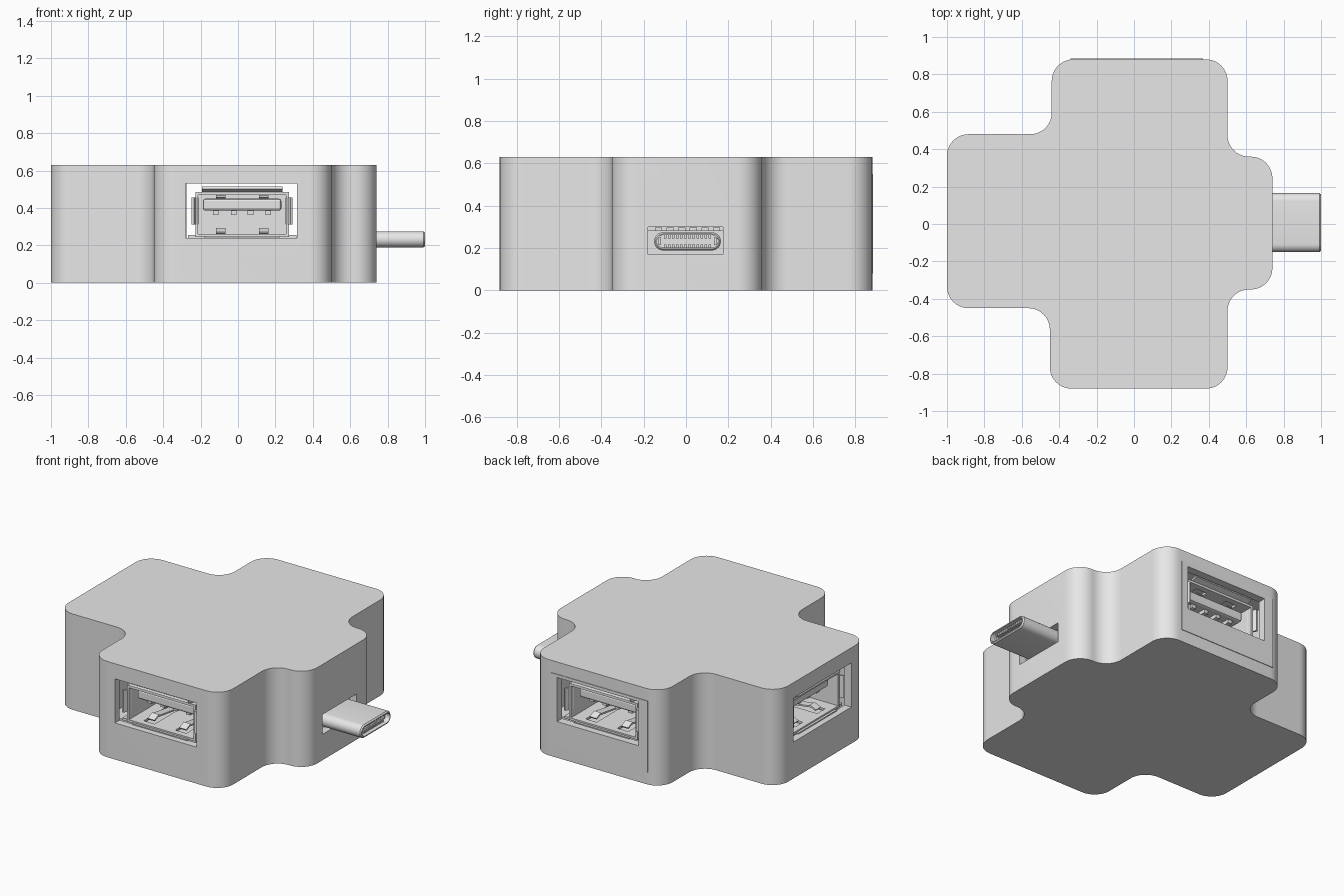
import bpy, bmesh
from math import radians, pi, sin, cos
from mathutils import Vector, Matrix

cube = bpy.data.objects.get("Cube")
if cube:
    bpy.data.objects.remove(cube)

grey = bpy.data.materials.new("light_grey")
grey.use_nodes = True
grey.diffuse_color = (0.8, 0.8, 0.8, 1)
grey.node_tree.nodes["Principled BSDF"].inputs["Base Color"].default_value = (0.8, 0.8, 0.8, 1)


def finish(bm, name):
    bmesh.ops.recalc_face_normals(bm, faces=bm.faces)
    mesh = bpy.data.meshes.new(name)
    bm.to_mesh(mesh)
    bm.free()
    mesh.materials.append(grey)
    obj = bpy.data.objects.new(name, mesh)
    bpy.context.collection.objects.link(obj)
    return obj


def box(bm, x, y, z, tilt=None):
    """Box from three (low, high) ranges, optionally rotated about its centre."""
    mid = Vector([(a + b) / 2 for a, b in (x, y, z)])
    size = [b - a for a, b in (x, y, z)]
    mat = Matrix.Translation(mid)
    if tilt:
        mat = mat @ Matrix.Rotation(radians(tilt[0]), 4, tilt[1])
    bmesh.ops.create_cube(bm, size=1, matrix=mat @ Matrix.Diagonal((*size, 1)))


def boxes(name, ranges):
    bm = bmesh.new()
    for r in ranges:
        box(bm, *r)
    return finish(bm, name)


def directions(pts, i):
    p = Vector(pts[i])
    return p, (Vector(pts[i - 1]) - p).normalized(), (Vector(pts[(i + 1) % len(pts)]) - p).normalized()


def rounded(pts, r, inset=0.0, steps=10):
    """Fillet every right-angled corner of a counter-clockwise outline, after an inset."""
    out = []
    for i in range(len(pts)):
        p, d1, d2 = directions(pts, i)
        side = 1 if d2.cross(d1) > 0 else -1
        rad = r - side * inset
        c = p + side * inset * (d1 + d2) + rad * (d1 + d2)
        for k in range(steps + 1):
            t = k / steps * pi / 2
            out.append(c - rad * (d2 * cos(t) + d1 * sin(t)))
    return out


def prism(name, outline, z0, z1):
    bm = bmesh.new()
    face = bm.faces.new([bm.verts.new((p.x, p.y, z0)) for p in outline])
    new = bmesh.ops.extrude_face_region(bm, geom=[face])["geom"]
    bmesh.ops.translate(bm, vec=(0, 0, z1 - z0), verts=[v for v in new if isinstance(v, bmesh.types.BMVert)])
    return finish(bm, name)


def cut(obj, cutters):
    for c in cutters:
        mod = obj.modifiers.new("cut", 'BOOLEAN')
        mod.operation, mod.solver, mod.object = 'DIFFERENCE', 'EXACT', c
    deps = bpy.context.evaluated_depsgraph_get()
    mesh = bpy.data.meshes.new_from_object(obj.evaluated_get(deps))
    obj.modifiers.clear()
    obj.data = mesh


def smooth(obj):
    bpy.ops.object.select_all(action='DESELECT')
    obj.select_set(True)
    bpy.context.view_layer.objects.active = obj
    bpy.ops.object.shade_smooth_by_angle(angle=radians(30))


# Hollow cross-shaped housing with its port windows
cross = [(-1, -0.45), (-0.45, -0.45), (-0.45, -0.88), (0.5, -0.88), (0.5, -0.35), (0.74, -0.35),
         (0.74, 0.36), (0.5, 0.36), (0.5, 0.88), (-0.44, 0.88), (-0.44, 0.48), (-1, 0.48)]
housing = prism("housing", rounded(cross, 0.115), 0, 0.63)
panel = boxes("back_panel", [((-0.34, 0.37), (0.878, 0.884), (0.08, 0.55))])
window = (0.24, 0.53)
cutters = [
    prism("cavity", rounded(cross, 0.115, 0.05), 0.05, 0.58),
    boxes("front_window", [((-0.28, 0.315), (-1, -0.8), window)]),
    boxes("back_window", [((-0.275, 0.32), (0.8, 1), window)]),
    boxes("left_window", [((-1.1, -0.9), (-0.29, 0.31), window)]),
    boxes("plug_window", [((0.66, 0.8), (-0.18, 0.175), (0.17, 0.3))]),
]
cut(housing, cutters)
cut(panel, cutters[2:3])
for c in cutters:
    bpy.data.objects.remove(c)
smooth(housing)


# Wide sockets: modelled facing -y with the wall at y = 0
def socket_shell():
    r = [((-0.25, 0.25), (0.58, 0.6), (0.245, 0.485))]
    for s in (-1, 1):
        x0, x1 = sorted((s * 0.25, s * 0.235))
        r.append(((x0, x1), (0.05, 0.6), (0.245, 0.485)))
        # flared side lips and mounting feet
        x0, x1 = sorted((s * 0.245, s * 0.258))
        r.append(((x0, x1), (0.025, 0.085), (0.31, 0.455), (s * 25, 'Z')))
        x0, x1 = sorted((s * 0.2, s * 0.29))
        r.append(((x0, x1), (0.06, 0.12), (0.24, 0.255)))
    for z, up in ((0.245, -1), (0.47, 1)):
        zz = (z, z + 0.015)
        # slotted floor and roof with spring fingers in the slots
        for x in ((-0.25, -0.155), (-0.075, 0.075), (0.155, 0.25)):
            r.append((x, (0.05, 0.6), zz))
        for x in (-0.115, 0.115):
            r.append(((x - 0.04, x + 0.04), (0.05, 0.09), zz))
            r.append(((x - 0.04, x + 0.04), (0.38, 0.6), zz))
            mid = z + 0.0075 - up * 0.014
            r.append(((x - 0.025, x + 0.025), (0.15, 0.385), (mid - 0.005, mid + 0.005), (up * 8, 'X')))
            r.append(((x - 0.025, x + 0.025), (0.11, 0.16), (mid - up * 0.012 - 0.005, mid - up * 0.012 + 0.005),
                      (-up * 25, 'X')))
    # flared top lip
    r.append(((-0.215, 0.215), (0.02, 0.09), (0.488, 0.502), (-22, 'X')))
    r.append(((-0.2, 0.2), (0.035, 0.09), (0.243, 0.25)))
    return boxes("socket_shell", r)


def socket_tongue():
    obj = boxes("socket_tongue", [((-0.21, 0.21), (0.1, 0.58), (0.385, 0.45))])
    bev = obj.modifiers.new("soft_edges", 'BEVEL')
    bev.width, bev.segments = 0.014, 2
    return obj


def socket_contacts():
    return boxes("socket_contacts", [((x - 0.015, x + 0.015), (0.13, 0.56), (0.362, 0.388))
                                     for x in (-0.14, -0.045, 0.045, 0.14)])


parts = [socket_shell(), socket_tongue(), socket_contacts()]
places = {"front": ((0.022, -0.88, 0), 0), "back": ((0.022, 0.88, 0), pi), "left": ((-1, 0.01, 0), -pi / 2)}
for side, (loc, angle) in places.items():
    for part in parts:
        obj = part if side == "front" else part.copy()
        if side != "front":
            bpy.context.collection.objects.link(obj)
        obj.name = side + "_" + part.data.name
        obj.location = loc
        obj.rotation_euler.z = angle

# Circuit board inside the housing
boxes("circuit_board", [((-0.9, 0.66), (-0.3, 0.3), (0.195, 0.235)),
                        ((-0.38, 0.42), (-0.8, 0.8), (0.195, 0.234))])

# Slim plug: stadium profile with a hollow tip
mid_y, mid_z, half, rad = 0.007, 0.232, 0.158, 0.043
profile = []
for s in (1, -1):
    for k in range(13):
        a = -pi / 2 + k * pi / 12
        profile.append((mid_y + s * (half - rad + rad * cos(a)), mid_z + s * rad * sin(a)))
bm = bmesh.new()
rings = []
for x, shrink in ((0.6, 0), (0.992, 0), (1.0, 0.007)):
    ring = []
    for y, z in profile:
        k = 1 - shrink / rad
        core = max(-(half - rad), min(half - rad, y - mid_y))
        ring.append(bm.verts.new((x, mid_y + core + (y - mid_y - core) * k, mid_z + (z - mid_z) * k)))
    rings.append(ring)
n = len(profile)
for a, b in zip(rings, rings[1:]):
    for i in range(n):
        bm.faces.new((a[i], a[(i + 1) % n], b[(i + 1) % n], b[i]))
bm.faces.new(rings[0])
tip = bm.faces.new(rings[-1])
bmesh.ops.recalc_face_normals(bm, faces=bm.faces)
bmesh.ops.inset_region(bm, faces=[tip], thickness=0.006)
bmesh.ops.inset_region(bm, faces=[tip], thickness=0.0005, depth=-0.2)
smooth(finish(bm, "plug_shell"))

# Contact rows and side latches inside the plug
teeth = []
for i in range(12):
    y = mid_y + (i - 5.5) * 0.019
    for z in (mid_z - 0.022, mid_z + 0.022):
        teeth.append(((0.8, 0.975), (y - 0.006, y + 0.006), (z - 0.008, z + 0.008)))
for s in (-1, 1):
    y = mid_y + s * 0.132
    teeth.append(((0.8, 0.97), (y - 0.006, y + 0.006), (mid_z - 0.018, mid_z + 0.018)))
boxes("plug_contacts", teeth)

# Plug mount behind its window, with solder tabs
mount = [((0.56, 0.66), (-0.2, 0.2), (0.16, 0.285))]
for i in range(6):
    y = mid_y + (i - 2.5) * 0.055
    mount.append(((0.6, 0.675), (y - 0.017, y + 0.017), (0.28, 0.297)))
boxes("plug_mount", mount)
